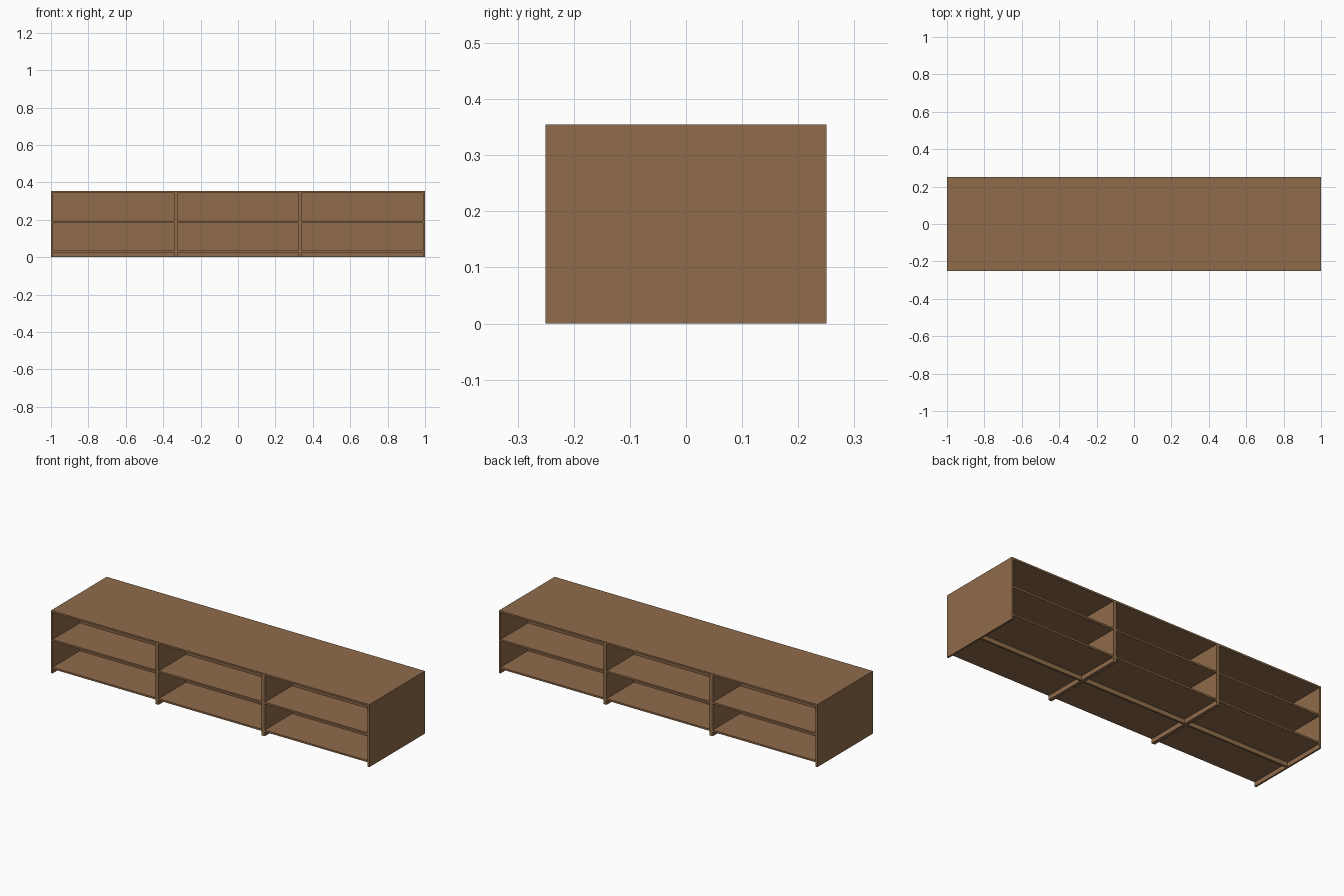
import bpy

if "Cube" in bpy.data.objects:
    bpy.data.objects.remove(bpy.data.objects["Cube"])

W, D, H, T = 2.0, 0.5, 0.355, 0.01   # overall size and board thickness
BAYS = 3
BAY_W = W / BAYS

wood = bpy.data.materials.new("brown wood")
wood.diffuse_color = (0.275, 0.147, 0.0685, 1)
wood.use_nodes = True
wood.node_tree.nodes["Principled BSDF"].inputs["Base Color"].default_value = wood.diffuse_color


def board(name, x0, x1, y0, y1, z0, z1):
    """Box-shaped board given by its limits."""
    bpy.ops.mesh.primitive_cube_add(size=1)
    o = bpy.context.object
    o.name = name
    mid = ((x0 + x1) / 2, (y0 + y1) / 2, (z0 + z1) / 2)
    dim = (x1 - x0, y1 - y0, z1 - z0)
    for v in o.data.vertices:
        v.co = [m + c * d for m, c, d in zip(mid, v.co, dim)]
    o.location = (0, 0, 0)
    o.data.materials.append(wood)
    return o


for i in range(BAYS):
    x0 = -W / 2 + i * BAY_W
    x1 = x0 + BAY_W
    # top board, resting on the side panels
    board("top_board", x0, x1, -D / 2, D / 2, H - T, H)
    # side panels
    board("left_side", x0, x0 + T, -D / 2, D / 2, 0, H - T)
    board("right_side", x1 - T, x1, -D / 2, D / 2, 0, H - T)
    # central partition, open shelves on both faces
    board("middle_partition", x0 + T, x1 - T, -T / 2, T / 2, 0, H - T)
    # front and back shelves
    for z, name in ((0.025, "bottom_shelf"), (0.183, "middle_shelf")):
        board("front_" + name, x0 + T, x1 - T, -D / 2, -T / 2, z, z + T)
        board("back_" + name, x0 + T, x1 - T, T / 2, D / 2, z, z + T)
